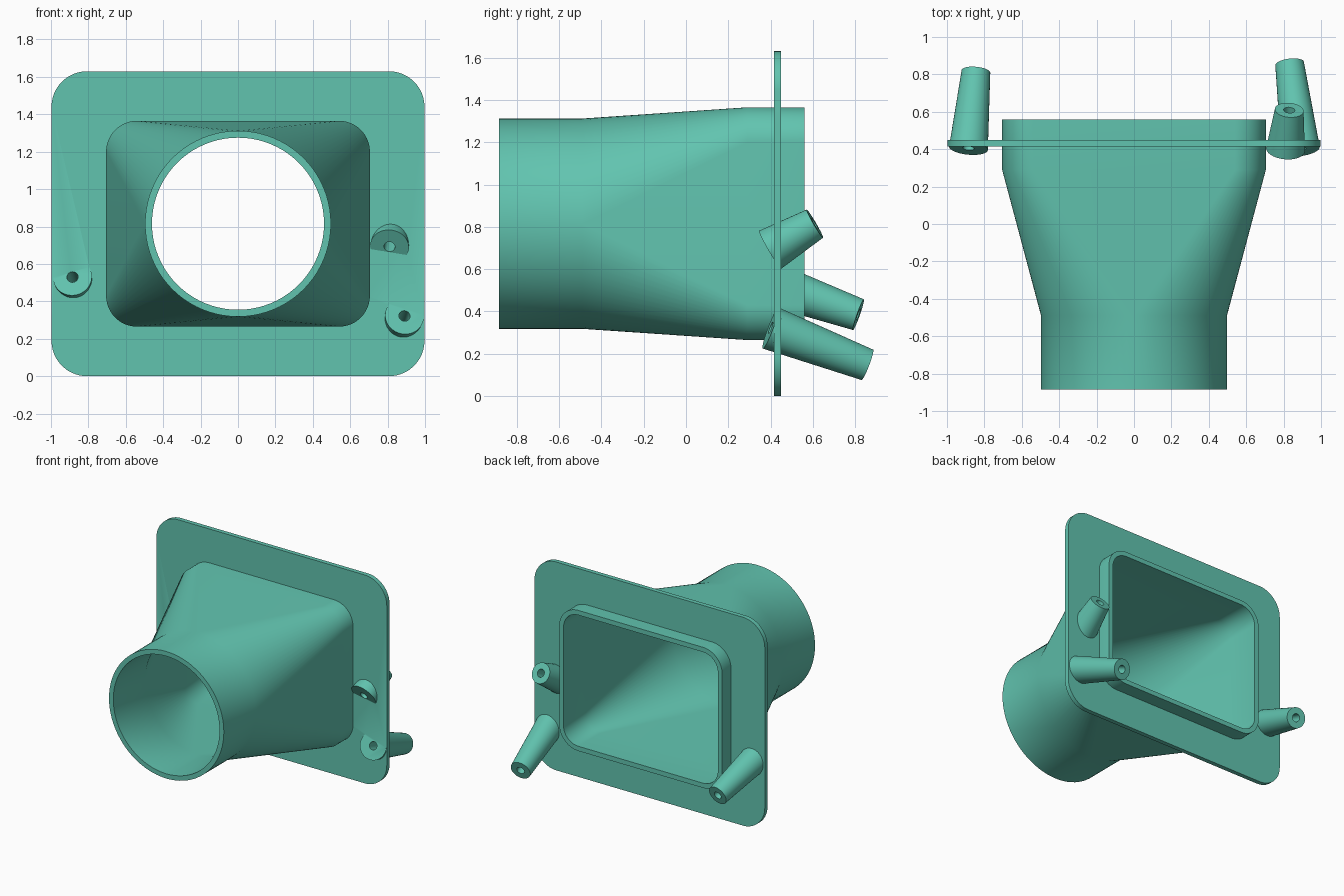
import bpy, bmesh, math
from mathutils import Vector, Matrix

if "Cube" in bpy.data.objects:
    bpy.data.objects.remove(bpy.data.objects["Cube"])

CZ = 0.815          # height of the duct axis
ARC = 20            # segments per corner arc

teal = bpy.data.materials.new("teal_plastic")
teal.diffuse_color = (0.12, 0.55, 0.43, 1)
teal.use_nodes = True
teal.node_tree.nodes["Principled BSDF"].inputs["Base Color"].default_value = teal.diffuse_color


def make_object(name, bm):
    bmesh.ops.recalc_face_normals(bm, faces=bm.faces)
    mesh = bpy.data.meshes.new(name)
    bm.to_mesh(mesh)
    bm.free()
    obj = bpy.data.objects.new(name, mesh)
    bpy.context.collection.objects.link(obj)
    mesh.materials.append(teal)
    return obj


def rounded_ring(hx, hz, r, y):
    """Rounded rectangle in the xz plane; hx = hz = r gives a circle."""
    pts = []
    for k, (sx, sz) in enumerate([(1, 1), (-1, 1), (-1, -1), (1, -1)]):
        for i in range(ARC + 1):
            a = math.pi / 2 * (k + i / ARC)
            pts.append((sx * (hx - r) + r * math.cos(a), y,
                        CZ + sz * (hz - r) + r * math.sin(a)))
    return pts


def loft(name, sections):
    """Skin a closed loop of sections into a hollow ring-shaped solid."""
    bm = bmesh.new()
    rings = [[bm.verts.new(p) for p in rounded_ring(*s)] for s in sections]
    for a, b in zip(rings, rings[1:] + rings[:1]):
        for i in range(len(a)):
            j = (i + 1) % len(a)
            bm.faces.new((a[i], a[j], b[j], b[i]))
    bmesh.ops.remove_doubles(bm, verts=bm.verts, dist=1e-5)
    return make_object(name, bm)


def tapered(name, start, end, r1, r2, extra=0.0):
    """Cone frustum running from start to end."""
    p, q = Vector(start), Vector(end)
    d = (q - p).normalized()
    p, q = p - d * extra, q + d * extra
    mat = Matrix.Translation((p + q) / 2) @ d.to_track_quat('Z', 'Y').to_matrix().to_4x4()
    bm = bmesh.new()
    bmesh.ops.create_cone(bm, cap_ends=True, segments=48, radius1=r1, radius2=r2,
                          depth=(q - p).length, matrix=mat)
    return make_object(name, bm)


def combine(obj, tool, operation):
    mod = obj.modifiers.new("cut", 'BOOLEAN')
    mod.operation, mod.object, mod.solver = operation, tool, 'EXACT'
    bpy.context.view_layer.objects.active = obj
    bpy.ops.object.modifier_apply(modifier=mod.name)
    bpy.data.objects.remove(tool)


# Round-to-rectangular duct, outside then back along the inside
W = 0.037
R, HX, HZ, RC = 0.497, 0.705, 0.55, 0.165
outer = [(R, R, R, -0.885), (R, R, R, -0.49), (HX, HZ, RC, 0.29), (HX, HZ, RC, 0.56)]
inner = [(a - W, b - W, c - W, y) for a, b, c, y in reversed(outer)]
duct = loft("duct", outer + inner)

# Mounting flange around the rectangular end
flange = loft("flange", [(0.997, CZ, 0.19, 0.415), (0.997, CZ, 0.19, 0.45),
                         (0.69, 0.535, 0.15, 0.45), (0.69, 0.535, 0.15, 0.415)])

# Slanted screw bosses, joined to the flange and drilled through
bosses = [((-0.885, 0.405, 0.53), (-0.845, 0.815, 0.385)),
          ((0.89, 0.40, 0.322), (0.832, 0.857, 0.148)),
          ((0.81, 0.398, 0.692), (0.83, 0.609, 0.815))]
for a, b in bosses:
    combine(flange, tapered("boss", a, b, 0.104, 0.077), 'UNION')
for a, b in bosses:
    combine(flange, tapered("drill", a, b, 0.03, 0.03, 0.05), 'DIFFERENCE')

# Smooth curved walls, crisp rims
for obj in (duct, flange):
    bpy.ops.object.select_all(action='DESELECT')
    obj.select_set(True)
    bpy.context.view_layer.objects.active = obj
    bpy.ops.object.shade_smooth_by_angle(angle=math.radians(30))
